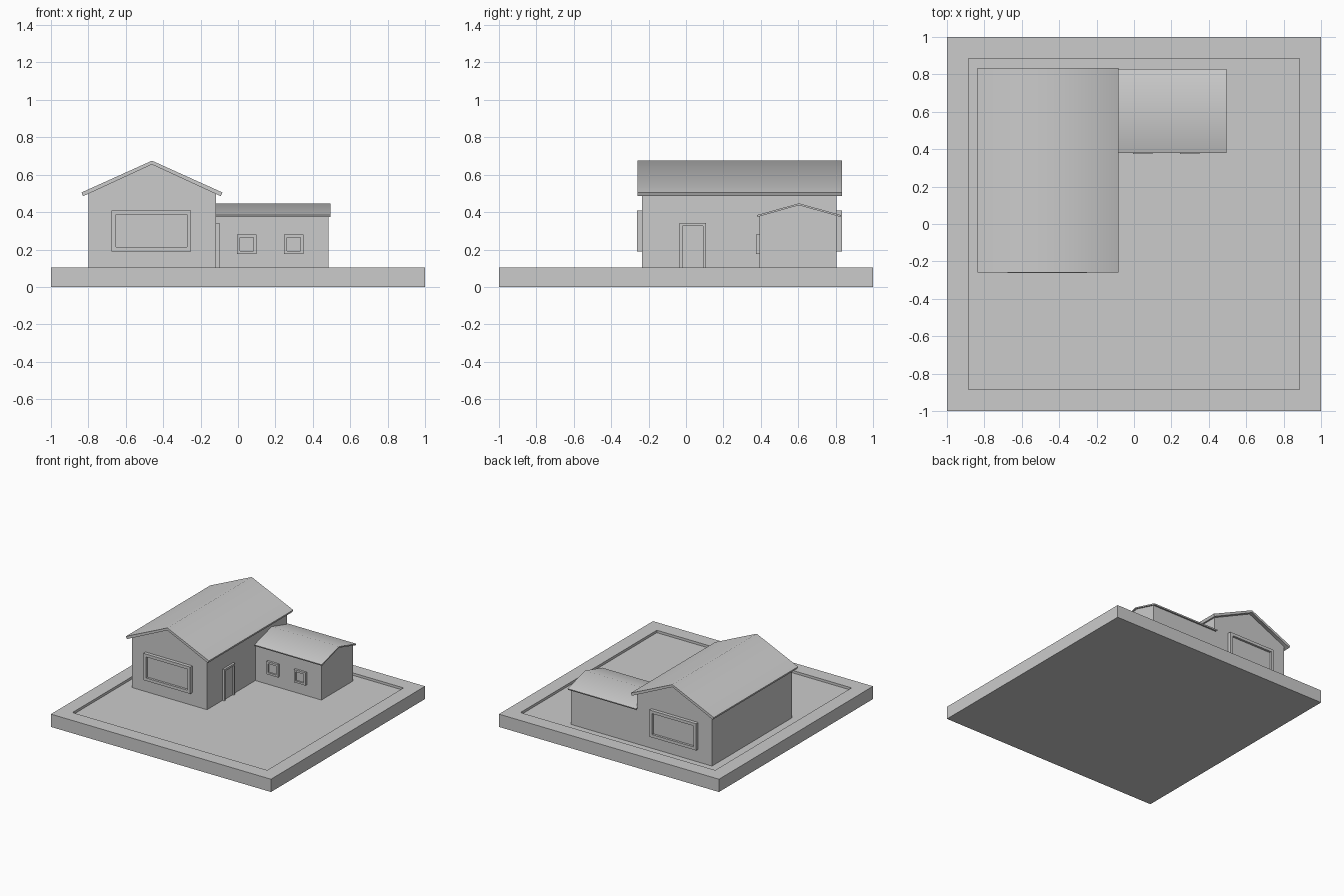
import bpy, bmesh, math
from mathutils import Vector

cube = bpy.data.objects.get("Cube")
if cube:
    bpy.data.objects.remove(cube)

grey = bpy.data.materials.new("plain_grey")
colour = (0.6, 0.6, 0.6, 1)
grey.diffuse_color = colour
grey.use_nodes = True
grey.node_tree.nodes["Principled BSDF"].inputs["Base Color"].default_value = colour


def finish(bm, name, smooth=False):
    bmesh.ops.recalc_face_normals(bm, faces=bm.faces)
    mesh = bpy.data.meshes.new(name)
    bm.to_mesh(mesh)
    bm.free()
    mesh.materials.append(grey)
    obj = bpy.data.objects.new(name, mesh)
    bpy.context.collection.objects.link(obj)
    if smooth:
        bpy.ops.object.select_all(action='DESELECT')
        obj.select_set(True)
        bpy.context.view_layer.objects.active = obj
        bpy.ops.object.shade_smooth_by_angle(angle=math.radians(60))
    return obj


def box(low, high):
    bm = bmesh.new()
    bmesh.ops.create_cube(bm, size=1)
    low, high = Vector(low), Vector(high)
    for v in bm.verts:
        v.co = (low + high) / 2 + v.co * (high - low)
    bm.normal_update()
    return bm


def recess(bm, direction, margin, depth):
    """Inset the face that looks along direction and sink it."""
    direction = Vector(direction)
    face = max(bm.faces, key=lambda f: f.normal.dot(direction))
    bmesh.ops.inset_region(bm, faces=[face], thickness=margin, use_even_offset=True)
    rim = list(face.edges)
    moved = bmesh.ops.extrude_face_region(bm, geom=[face])
    verts = [g for g in moved["geom"] if isinstance(g, bmesh.types.BMVert)]
    bmesh.ops.translate(bm, verts=verts, vec=-direction * depth)
    if face.is_valid:
        bmesh.ops.delete(bm, geom=[face], context='FACES_ONLY')


def prism(name, profile, start, end, along, smooth=False):
    """Extrude a (side, height) profile along the x or y axis."""
    bm = bmesh.new()
    place = lambda s, z: (s, start, z) if along == 'y' else (start, s, z)
    face = bm.faces.new([bm.verts.new(place(s, z)) for s, z in profile])
    moved = bmesh.ops.extrude_face_region(bm, geom=[face])
    verts = [g for g in moved["geom"] if isinstance(g, bmesh.types.BMVert)]
    step = Vector((0, end - start, 0)) if along == 'y' else Vector((end - start, 0, 0))
    bmesh.ops.translate(bm, verts=verts, vec=step)
    return finish(bm, name, smooth)


def gable(low, high, eave, ridge):
    mid = (low + high) / 2
    return [(low, FLOOR - 0.01), (high, FLOOR - 0.01), (high, eave), (mid, ridge), (low, eave)]


def chevron(mid, half, ridge, drop, thick):
    """Two sloping slabs with ends cut square to the slope."""
    shift = thick * drop / half
    return [(mid - half, ridge - drop), (mid, ridge), (mid + half, ridge - drop),
            (mid + half - shift, ridge - drop - thick), (mid, ridge - thick),
            (mid - half + shift, ridge - drop - thick)]


# Ground slab with a shallow sunken yard
TOP, FLOOR = 0.105, 0.085
slab = box((-1, -1, 0), (1, 1, TOP))
recess(slab, (0, 0, 1), 0.115, TOP - FLOOR)
finish(slab, "ground_slab")

# Main house
prism("house_walls", gable(-0.8, -0.117, 0.505, 0.658), -0.235, 0.805, 'y')
prism("house_roof", chevron(-0.46, 0.377, 0.675, 0.17, 0.02), -0.26, 0.835, 'y', True)

# Side wing
prism("wing_walls", gable(0.393, 0.805, 0.383, 0.44), -0.15, 0.483, 'x')
prism("wing_roof", chevron(0.604, 0.225, 0.447, 0.063, 0.01), -0.125, 0.495, 'x', True)

# Large windows on both gable ends
for name, wall, side in (("front_window", -0.235, -1), ("back_window", 0.805, 1)):
    ys = sorted((wall - side * 0.01, wall + side * 0.028))
    window = box((-0.675, ys[0], 0.19), (-0.25, ys[1], 0.41))
    recess(window, (0, side, 0), 0.024, 0.018)
    finish(window, name)

# Small windows on the wing
for name, x in (("wing_window_right", -0.005), ("wing_window_left", 0.245)):
    window = box((x, 0.375, 0.175), (x + 0.105, 0.4, 0.28))
    recess(window, (0, -1, 0), 0.016, 0.012)
    finish(window, name)

# Door with its frame running into the ground
door = box((-0.13, -0.035, 0.06), (-0.1, 0.107, 0.342))
recess(door, (1, 0, 0), 0.016, 0.012)
finish(door, "door")
